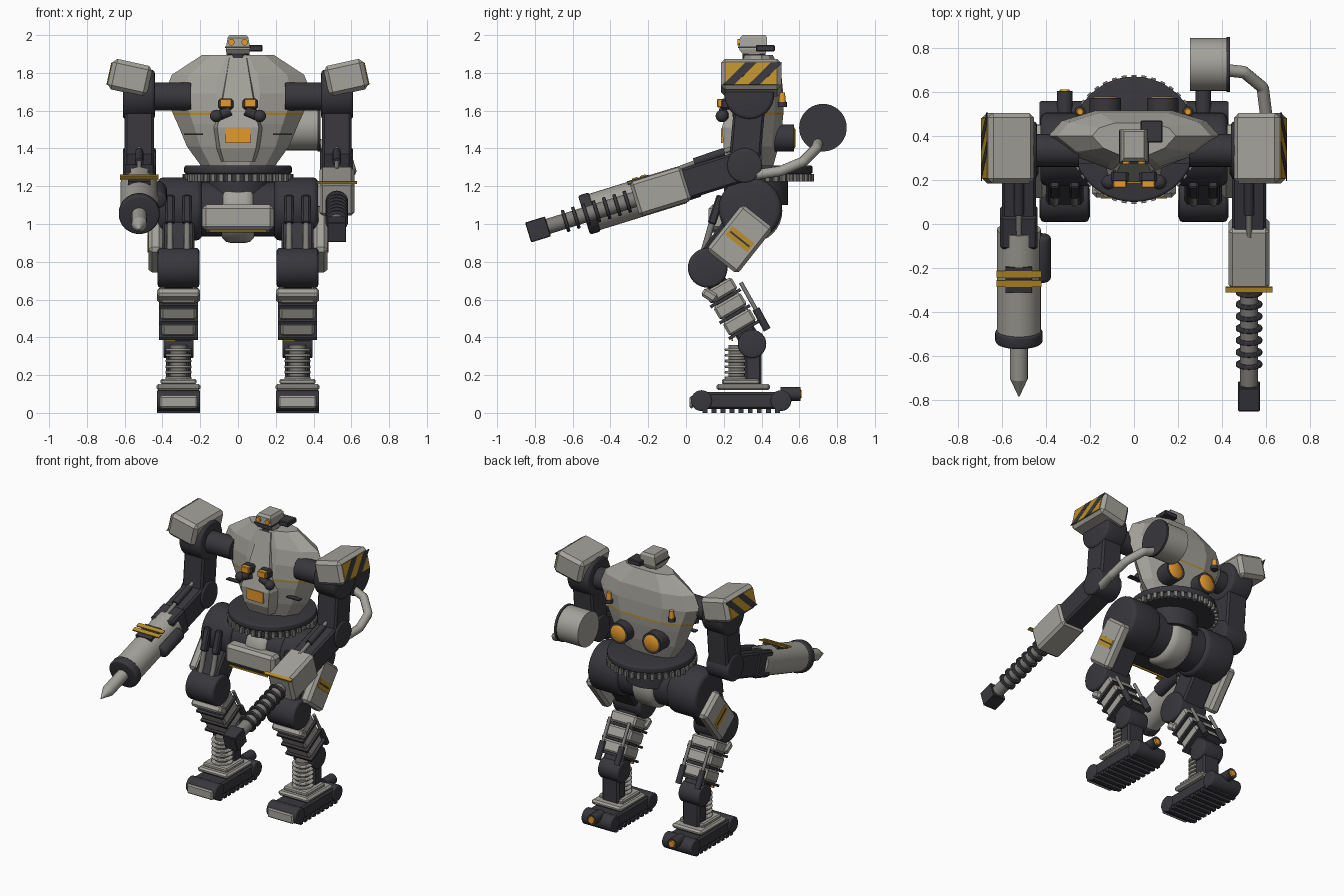
import bpy, bmesh, math
from mathutils import Vector as V, Matrix as M

if "Cube" in bpy.data.objects:
    bpy.data.objects.remove(bpy.data.objects["Cube"])

def mat(name, c):
    m = bpy.data.materials.new(name)
    m.diffuse_color = (*c, 1)
    m.use_nodes = True
    m.node_tree.nodes["Principled BSDF"].inputs["Base Color"].default_value = m.diffuse_color
    return m
GREY = mat("light armour grey", (.37, .36, .325))
MID = mat("steel grey", (.21, .205, .19))
DARK = mat("charcoal", (.04, .038, .046))
GOLD = mat("ochre yellow", (.50, .28, .025))
ORANGE = mat("lamp orange", (.78, .32, .025))

def finish(name, bm, mats, smooth=False):
    bmesh.ops.recalc_face_normals(bm, faces=bm.faces)
    if smooth:
        for f in bm.faces: f.smooth = True
        for e in bm.edges: e.smooth = e.calc_face_angle(0) < .6
    me = bpy.data.meshes.new(name)
    bm.to_mesh(me); bm.free()
    for m in (mats if isinstance(mats, list) else [mats]): me.materials.append(m)
    ob = bpy.data.objects.new(name, me)
    bpy.context.collection.objects.link(ob)
    return ob

def block(name, matrix, size, m, bevel=.012):
    bm = bmesh.new()
    bmesh.ops.create_cube(bm, size=1, matrix=M.Diagonal((*size, 1)))
    if bevel and min(size) > bevel * 2.2:
        bmesh.ops.bevel(bm, geom=bm.edges[:], offset=bevel, segments=1, affect='EDGES')
    bm.transform(matrix)
    return finish(name, bm, m)

def box(name, loc, size, m, bevel=.012):
    return block(name, M.Translation(loc), size, m, bevel)

def frame(p, d):
    """local z along d, local x kept as world x"""
    z = V(d).normalized(); x = V((1, 0, 0)); y = z.cross(x).normalized()
    return M.Translation(p) @ M((x, y, z)).transposed().to_4x4()

def beam(name, a, b, w, depth, m, bevel=.012):
    a, b = V(a), V(b)
    return block(name, frame((a + b) / 2, b - a), (w, depth, (b - a).length), m, bevel)

def cyl(name, a, b, r, m, r2=None, n=32, bevel=0):
    a, b = V(a), V(b); d = b - a
    bm = bmesh.new()
    bmesh.ops.create_cone(bm, cap_ends=True, segments=n, radius1=r, radius2=r if r2 is None else r2, depth=d.length)
    if bevel:
        rim = [e for e in bm.edges if e.calc_face_angle(0) > 1]
        bmesh.ops.bevel(bm, geom=rim, offset=bevel, segments=3, profile=.5, affect='EDGES')
    bm.transform(M.Translation((a + b) / 2) @ d.to_track_quat('Z', 'Y').to_matrix().to_4x4())
    return finish(name, bm, m, True)

def ball(name, p, r, m):
    bm = bmesh.new()
    bmesh.ops.create_uvsphere(bm, u_segments=24, v_segments=14, radius=r, matrix=M.Translation(p))
    return finish(name, bm, m, True)

def loft(name, rings, mats, idx=None):
    bm = bmesh.new()
    vs = [[bm.verts.new(p) for p in r] for r in rings]
    n = len(vs[0])
    for k in range(len(vs) - 1):
        for i in range(n):
            f = bm.faces.new((vs[k][i], vs[k][(i+1) % n], vs[k+1][(i+1) % n], vs[k+1][i]))
            f.material_index = idx[k] if idx else 0
    bm.faces.new(vs[0]); bm.faces.new(vs[-1])
    return finish(name, bm, mats)

# faceted torso hull with a thin ochre seam
def hull_ring(z, w, yf, yb):
    half = [(.45*w, yb), (.84*w, yb*.6 + .16), (w, .40), (.74*w, yf*.6 + .16), (.3*w, yf)]
    return [(x, y, z) for x, y in half] + [(-x, y, z) for x, y in half[::-1]]
loft("torso_hull", [hull_ring(*r) for r in [(1.30, .19, .28, .46), (1.41, .27, .26, .49), (1.53, .32, .245, .51),
     (1.578, .342, .245, .515), (1.59, .347, .245, .515), (1.69, .39, .26, .515), (1.79, .35, .28, .505),
     (1.895, .19, .31, .46)]], [GREY, GOLD], [0, 0, 0, 1, 0, 0, 0])
# raised chest keel and face plate
def keel_ring(z, w, y): return [(w, y, z), (w*1.35, .34, z), (-w*1.35, .34, z), (-w, y, z)]
loft("chest_keel", [keel_ring(*r) for r in [(1.33, .075, .23), (1.40, .095, .2), (1.51, .11, .19), (1.6, .09, .215), (1.88, .045, .30)]], GREY)
box("chest_lamp", (0, .191, 1.467), (.13, .012, .075), ORANGE, 0)
cyl("neck", (0, .36, 1.87), (0, .36, 1.91), .06, DARK)
def head_ring(z, w, y0, y1): return [(w, y0, z), (w, y1, z), (-w, y1, z), (-w, y0, z)]
loft("head", [head_ring(*r) for r in [(1.9, .06, .3, .42), (1.925, .065, .28, .43), (1.985, .055, .285, .43), (2.0, .045, .30, .42)]], GREY)
box("head_scanner", (.08, .42, 1.93), (.1, .1, .035), DARK, .005)
box("head_brow", (0, .35, 1.935), (.137, .15, .008), DARK, 0)

for s in (-1, 1):
    # head eyes, chest sensors, rear exhausts and beacons
    cyl("eye", (s*.035, .30, 1.962), (s*.035, .272, 1.962), .017, ORANGE, n=16)
    box("chest_sensor", (s*.065, .19, 1.64), (.062, .05, .045), ORANGE, .004)
    box("sensor_hood", (s*.065, .215, 1.635), (.08, .06, .06), DARK)
    cyl("sensor_stalk", (s*.04, .2, 1.6), (s*.11, .2, 1.57), .026, DARK, n=16)
    ball("sensor_joint", (s*.115, .19, 1.572), .033, DARK)
    box("chest_vent", (s*.235, .29, 1.475), (.1, .035, .008), DARK, 0)
    cyl("exhaust", (s*.13, .46, 1.455), (s*.13, .572, 1.455), .072, DARK)
    cyl("exhaust_glow", (s*.13, .57, 1.455), (s*.13, .58, 1.455), .06, ORANGE, .045)
    cyl("beacon_base", (s*.245, .51, 1.62), (s*.245, .51, 1.645), .025, DARK, n=16)
    cyl("beacon", (s*.245, .51, 1.645), (s*.245, .51, 1.695), .019, ORANGE, .014, n=16)

# waist turntable with gear teeth
cyl("turntable", (0, .385, 1.265), (0, .385, 1.31), .285, DARK, n=48, bevel=.012)
cyl("gear_ring", (0, .385, 1.225), (0, .385, 1.265), .272, DARK, n=48)
bm = bmesh.new()
for i in range(40):
    bmesh.ops.create_cube(bm, size=1, matrix=M.Translation((0, .385, 1.245)) @ M.Rotation(i*math.tau/40, 4, 'Z')
                          @ M.Translation((.278, 0, 0)) @ M.Diagonal((.03, .022, .04, 1)))
finish("gear_teeth", bm, MID)

# pelvis
cyl("pelvis_axle", (-.25, .34, 1.08), (.25, .34, 1.08), .145, DARK)
cyl("pelvis_drum", (-.09, .34, 1.07), (.09, .34, 1.07), .17, GREY, bevel=.05)
cyl("waist_column", (0, .37, 1.1), (0, .37, 1.23), .17, DARK)
box("groin_guard", (0, .18, 1.035), (.38, .12, .135), GREY, .02)
box("groin_stripe", (0, .119, .963), (.3, .008, .012), GOLD, 0)
box("groin_underplate", (0, .2, .965), (.34, .12, .02), DARK, 0)

# legs
for s in (-1, 1):
    x = s*.315
    hip, knee, ankle = V((x, .34, 1.08)), V((x, .115, .768)), V((x, .35, .365))
    cyl("hip_joint", (s*.19, .34, 1.08), (s*.425, .34, 1.08), .167, DARK, bevel=.03)
    beam("thigh", hip, knee, .17, .16, DARK)
    cyl("knee_joint", (x - .11, .115, .768), (x + .11, .115, .768), .105, DARK, bevel=.015)
    for dx in (-.045, .045):
        beam("thigh_piston_sleeve", (x + dx, .185, 1.15), (x + dx, .135, 1.0), .045, .045, DARK, .008)
        cyl("thigh_piston", (x + dx, .15, 1.05), (x + dx, .09, .84), .017, MID, n=16)
    # outer thigh armour with stripe
    F = frame((s*.437, .285, .92), (0, -.21, -.265))
    block("thigh_armour", F, (.075, .21, .31), GREY, .018)
    block("thigh_stripe", F @ M.Translation((s*.038, 0, 0)), (.006, .15, .06), GOLD, 0)
    block("thigh_stripe_line", F @ M.Translation((s*.04, 0, 0)), (.006, .13, .01), DARK, 0)
    # layered shin
    d = ankle - knee
    P = lambda t: knee + d*t
    beam("shin_core", P(.1), P(.98), .15, .11, DARK)
    for a, b, w in ((.22, .38, .195), (.42, .59, .19), (.63, .8, .18)):
        beam("shin_segment", P(a), P(b), w, .165, GREY)
    for t in (.4, .61, .815):
        beam("shin_band", P(t - .018), P(t + .018), w + .025, .185, DARK, 0)
    beam("shin_guard", (x, .09, .645), (x, .16, .60), .23, .05, GREY)
    box("shin_mark", (x - .045, .245, .39), (.06, .01, .02), GOLD, 0)
    for dx in (-.075, .075):
        cyl("calf_rod", (x + dx, .29, .69), (x + dx, .425, .45), .011, MID, n=12)
        cyl("calf_sleeve", (x + dx, .37, .55), (x + dx, .43, .44), .02, DARK, n=12)
    # ankle and shock absorber
    cyl("ankle_joint", (x - .08, .35, .365), (x + .08, .35, .365), .075, DARK, bevel=.01)
    box("ankle_post", (x, .355, .25), (.13, .09, .24), DARK)
    cyl("shock_core", (x, .27, .14), (x, .27, .36), .045, MID, n=24)
    for i in range(6):
        z = .185 + i*.03
        cyl("shock_coil", (x, .275, z - .007), (x, .275, z + .007), .07, GREY, n=24, bevel=.005)
    # tracked foot
    box("foot_deck", (x, .303, .137), (.235, .285, .034), GREY)
    box("foot_collar", (x, .29, .165), (.19, .2, .03), GREY, .008)
    box("foot_body", (x, .29, .065), (.215, .42, .09), DARK)
    for y in (.082, .503):
        cyl("track_wheel", (x - .115, y, .065), (x + .115, y, .065), .055, DARK, bevel=.008)
    box("toe_plate", (x, .03, .057), (.2, .022, .065), GREY, .008)
    for i in range(9):
        box("tread", (x, .10 + i*.048, .011), (.23, .026, .022), DARK, 0)
    cyl("heel_lamp_housing", (x, .5, .1), (x, .605, .1), .036, DARK, n=24)
    cyl("heel_lamp", (x, .6, .1), (x, .612, .1), .028, ORANGE, .02, n=24)

# shoulders and upper arms
fwd, up = V((0, -.955, -.296)), V((0, -.296, .955))
def A(s, t, n=0, dx=0): return V((s*.523 + dx, .31, 1.31)) + fwd*t + up*n
def on_arm(name, s, t0, t1, n, w, h, m, bevel=.012, dx=0):
    beam(name, A(s, t0, n, dx), A(s, t1, n, dx), w, h, m, bevel)
for s in (-1, 1):
    cyl("shoulder_axle", (s*.25, .335, 1.675), (s*.46, .335, 1.675), .075, DARK)
    cyl("shoulder_joint", (s*.44, .335, 1.685), (s*.61, .335, 1.685), .132, DARK, bevel=.02)
    beam("upper_arm", (s*.523, .34, 1.66), (s*.523, .31, 1.33), .155, .165, DARK)
    cyl("elbow_joint", (s*.435, .31, 1.31), (s*.61, .31, 1.31), .092, DARK, bevel=.01)
    on_arm("forearm", s, .02, .36, 0, .155, .165, DARK)
    cyl("arm_piston", A(s, .04, .105), A(s, .36, .085), .013, MID, n=12)
    cyl("arm_piston_sleeve", A(s, .08, .1), A(s, .25, .095), .022, DARK, n=16)
    # tilted shoulder pad with hazard plate
    R = M.Translation((s*.572, .345, 1.775)) @ M.Rotation(-s*math.radians(12.5), 4, 'Y')
    block("shoulder_pad", R, (.215, .32, .165), GREY, .022)
    block("hazard_plate", R @ M.Translation((s*.108, 0, -.003)), (.008, .275, .12), GOLD, 0)
    for y in (-.06, .075):
        rings = [[R @ V((s*q, y + k*.06 + e, k*.06 - .003)) for k, e in ((-1, -.03), (-1, .03), (1, .03), (1, -.03))] for q in (.109, .1135)]
        loft("hazard_stripe", rings, DARK)

# left forearm: rock drill
cyl("drill_barrel", A(-1, .35), A(-1, .84), .1, GREY)
on_arm("drill_clamp", -1, .26, .42, .0, .17, .18, DARK)
on_arm("drill_top_plate", -1, .5, .62, .094, .12, .02, DARK, 0)
for t in (.515, .56):
    on_arm("drill_stripe", -1, t, t + .03, .106, .205, .009, GOLD, 0)
cyl("drill_collar", A(-1, .83), A(-1, .89), .108, DARK, bevel=.012)
cyl("drill_shaft", A(-1, .88), A(-1, 1.06), .041, GREY, n=16)
cyl("drill_tip", A(-1, 1.06), A(-1, 1.145), .041, GREY, .003, n=16)
cyl("drill_canister", A(-1, .38, -.01, .1), A(-1, .6, -.01, .1), .046, DARK, bevel=.02)

# right forearm: ringed lance
on_arm("lance_housing", 1, .32, .61, 0, .185, .19, GREY, .018)
on_arm("lance_stripe", 1, .595, .62, .095, .212, .009, GOLD, 0)
cyl("lance_barrel", A(1, .6), A(1, 1.1), .041, MID, n=24)
for i in range(7):
    t = .65 + i*.057
    cyl("lance_ring", A(1, t - .009), A(1, t + .009), .06, DARK, n=24, bevel=.004)
on_arm("lance_muzzle", 1, 1.09, 1.2, 0, .1, .11, DARK, .004)

# supply drum and feed hose
cyl("supply_drum", (.255, .725, 1.51), (.43, .725, 1.51), .12, GREY, n=40)
cyl("drum_rim", (.42, .725, 1.51), (.436, .725, 1.51), .126, DARK, n=40)
cu = bpy.data.curves.new("feed_hose", 'CURVE')
cu.dimensions = '3D'; cu.bevel_depth = .028; cu.bevel_resolution = 3; cu.use_fill_caps = True
sp = cu.splines.new('NURBS'); sp.use_endpoint_u = True; sp.order_u = 3
path = [(.41, .70, 1.43), (.50, .69, 1.40), (.585, .62, 1.33), (.60, .50, 1.28), (.58, .36, 1.26)]
sp.points.add(len(path) - 1)
for p, q in zip(sp.points, path): p.co = (*q, 1)
cu.materials.append(GREY)
bpy.context.collection.objects.link(bpy.data.objects.new("feed_hose", cu))
